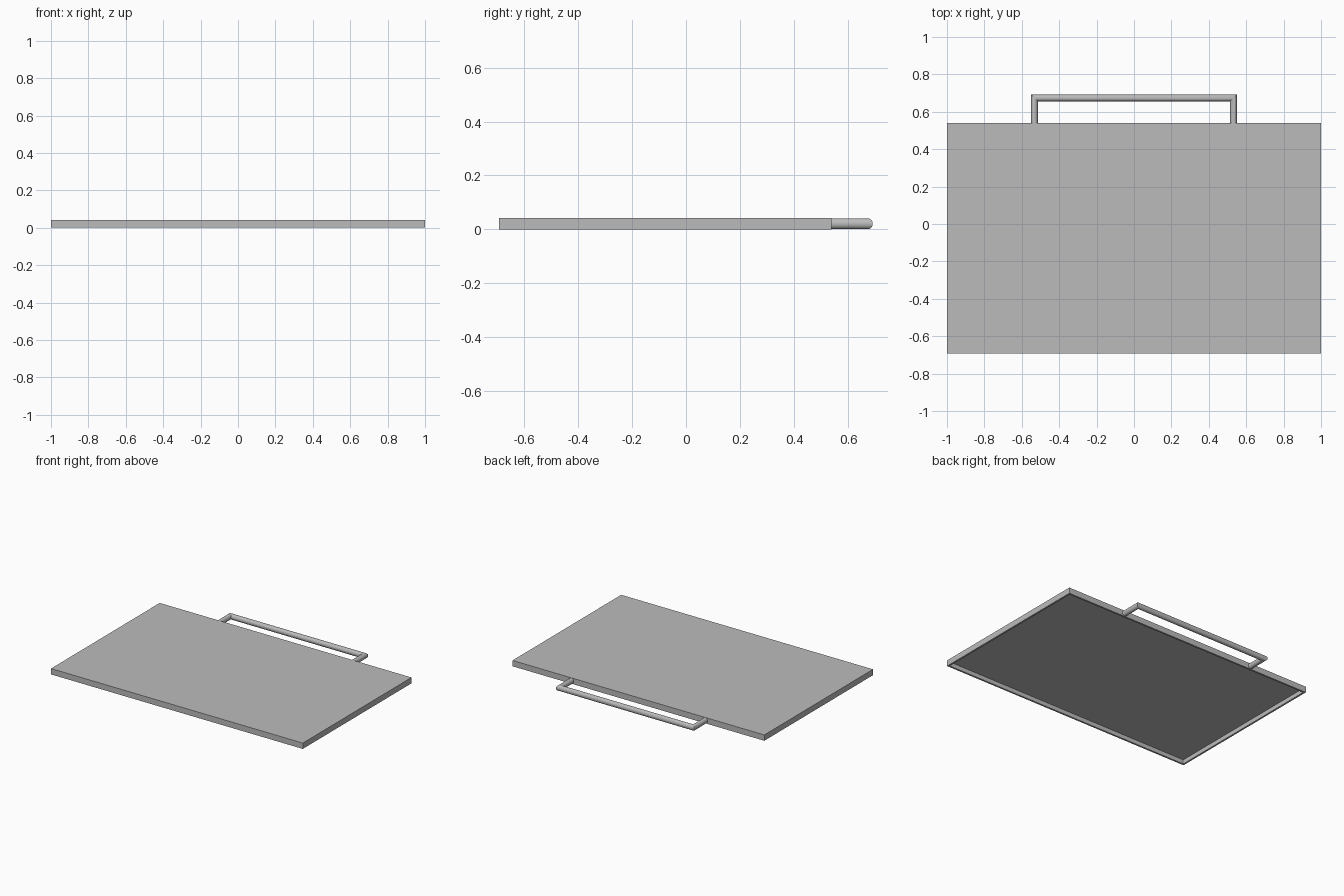
import bpy
import bmesh
from math import cos, sin, tau, radians

cube = bpy.data.objects.get("Cube")
if cube:
    bpy.data.objects.remove(cube, do_unlink=True)

HEIGHT = 0.042
FRONT, BACK = -0.693, 0.54
RIM, DEPTH = 0.018, 0.03
RADIUS = HEIGHT / 2
HANDLE_X, HANDLE_Y = 0.532, 0.674
SIDES = 32

grey = bpy.data.materials.new("plain_grey")
grey.use_nodes = True
colour = (0.5, 0.5, 0.5, 1)
grey.diffuse_color = colour
grey.node_tree.nodes["Principled BSDF"].inputs["Base Color"].default_value = colour


def make_object(name, bm):
    bmesh.ops.recalc_face_normals(bm, faces=bm.faces)
    mesh = bpy.data.meshes.new(name)
    bm.to_mesh(mesh)
    bm.free()
    mesh.materials.append(grey)
    obj = bpy.data.objects.new(name, mesh)
    bpy.context.collection.objects.link(obj)
    return obj


# Flat panel, hollowed underneath to leave a thin rim
bm = bmesh.new()
bmesh.ops.create_cube(bm, size=1)
bmesh.ops.scale(bm, vec=(2, BACK - FRONT, HEIGHT), verts=bm.verts)
bmesh.ops.translate(bm, vec=(0, (FRONT + BACK) / 2, HEIGHT / 2), verts=bm.verts)
bm.normal_update()
underside = min(bm.faces, key=lambda f: f.calc_center_median().z)
bmesh.ops.inset_region(bm, faces=[underside], thickness=RIM)
recess = min(bm.faces, key=lambda f: (round(f.calc_center_median().z, 4), -len(f.edges),
                                     abs(f.calc_center_median().x) + abs(f.calc_center_median().y - (FRONT + BACK) / 2)))
walls = bmesh.ops.extrude_discrete_faces(bm, faces=[recess])["faces"]
bmesh.ops.translate(bm, vec=(0, 0, DEPTH), verts=walls[0].verts)
make_object("tray_panel", bm)

# Round handle with square mitred corners, swept through four rings
bm = bmesh.new()
rings = []
for side, at_corner in ((-1, False), (-1, True), (1, True), (1, False)):
    ring = []
    for i in range(SIDES):
        out = 0.018 * cos(tau * i / SIDES)
        z = RADIUS + 0.02 * sin(tau * i / SIDES)
        y = HANDLE_Y + out if at_corner else BACK
        ring.append(bm.verts.new((side * (HANDLE_X + out), y, z)))
    rings.append(ring)
for a, b in zip(rings, rings[1:]):
    for i in range(SIDES):
        j = (i + 1) % SIDES
        bm.faces.new((a[i], a[j], b[j], b[i]))
for end in (rings[0], rings[-1]):
    bm.faces.new(end)
handle = make_object("carry_handle", bm)

bpy.ops.object.select_all(action="DESELECT")
handle.select_set(True)
bpy.context.view_layer.objects.active = handle
bpy.ops.object.shade_smooth_by_angle(angle=radians(30))
